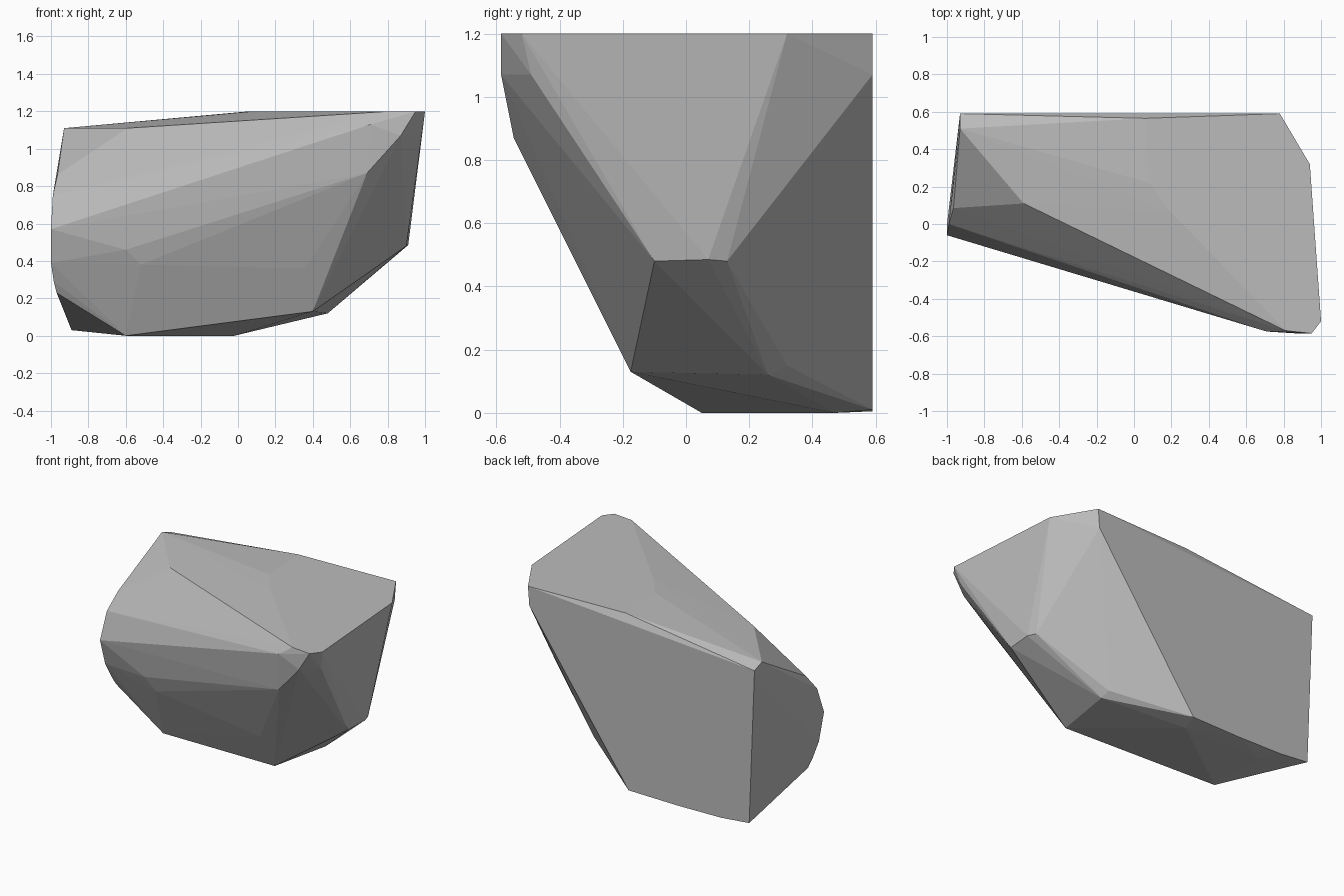
import bpy
import bmesh
from mathutils import Vector

# Remove the default cube
default_cube = bpy.data.objects.get("Cube")
if default_cube:
    bpy.data.objects.remove(default_cube, do_unlink=True)


def make_material(name, colour):
    material = bpy.data.materials.new(name)
    material.use_nodes = True
    material.diffuse_color = colour
    shader = material.node_tree.nodes["Principled BSDF"]
    shader.inputs["Base Color"].default_value = colour
    shader.inputs["Roughness"].default_value = 0.9
    return material


def at_height(z, outline):
    """Lift a flat outline to one height."""
    return [Vector((x, y, z)) for x, y in outline]


def at_depth(y, outline):
    """Stand a flat outline upright at one depth."""
    return [Vector((x, y, z)) for x, z in outline]


def faceted_boulder(name, corners, material):
    """Wrap the corner points in a tight skin of flat facets."""
    bm = bmesh.new()
    for corner in corners:
        bm.verts.new(corner)
    hull = bmesh.ops.convex_hull(bm, input=bm.verts)
    unused = hull["geom_interior"] + hull["geom_unused"]
    loose = {item for item in unused if isinstance(item, bmesh.types.BMVert)}
    bmesh.ops.delete(bm, geom=list(loose), context="VERTS")
    bmesh.ops.recalc_face_normals(bm, faces=bm.faces)
    mesh = bpy.data.meshes.new(name)
    bm.to_mesh(mesh)
    bm.free()
    mesh.materials.append(material)
    boulder = bpy.data.objects.new(name, mesh)
    bpy.context.collection.objects.link(boulder)
    return boulder


# Level top, with its pointed front corner
top = at_height(1.2, [(.06, .565), (.78, .59), (.94, .32), (1, -.52),
                      (.95, -.585), (.81, -.57), (.2, .06), (.08, .22)])

# Sloping shoulder on the low side of the top
shoulder = at_height(1.11, [(-.93, .51), (-.59, .11)])

# Flat back wall
back = at_depth(.59, [(-.93, 1.08), (.77, 1.07), (.02, .01), (-.35, .005),
                      (-.68, .01), (-.89, .03)])

# Flat resting patch
base = at_height(0, [(-.6, .05), (-.5, .13), (-.02, .47), (-.6, .47)])

# Rounded narrow end, from top to bottom
rounded_end = [Vector(p) for p in (
    (-.965, .085, .86), (-.99, 0, .75), (-1, -.06, .57),
    (-1, -.005, .39), (-.985, .04, .29), (-.97, .07, .23))]

# Overhanging front and its chipped upper corner
front = [Vector(p) for p in (
    (.71, -.575, 1.13), (.87, -.585, 1.07), (.97, -.49, 1.07),
    (.69, -.545, .87), (-.6, -.15, .46), (-.52, -.14, .38),
    (.36, -.277, .36), (.4, -.175, .13))]

# Undercut wide end
undercut = [Vector(p) for p in (
    (.9, -.1, .48), (.91, .07, .485), (.89, .13, .48),
    (.48, .26, .12), (.47, .32, .15))]

stone_grey = make_material("stone grey", (.5, .5, .5, 1))
faceted_boulder("boulder",
                top + shoulder + back + base + rounded_end + front + undercut,
                stone_grey)
